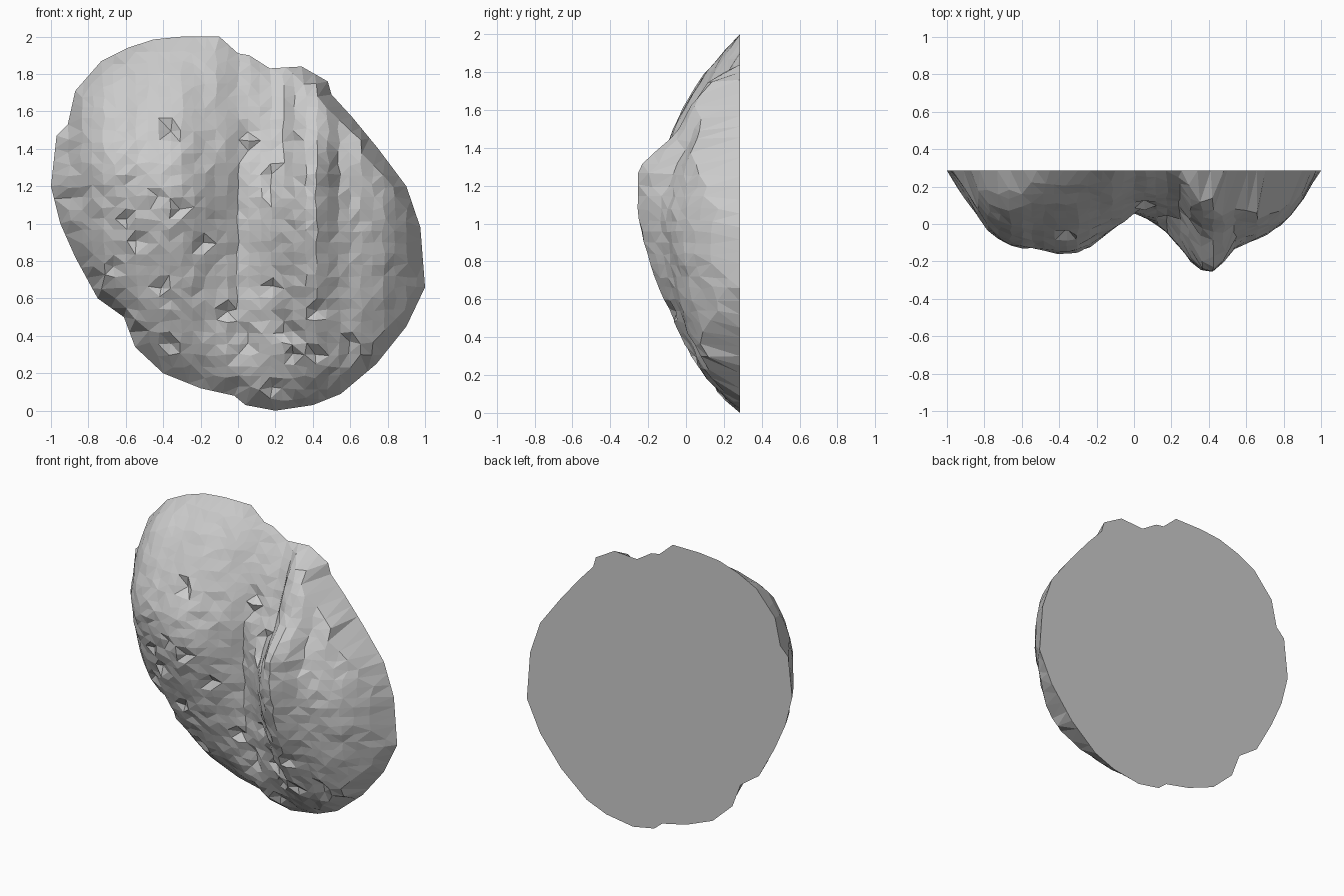
import bpy, bmesh, random
from mathutils import Vector
from mathutils.geometry import delaunay_2d_cdt

if "Cube" in bpy.data.objects:
    bpy.data.objects.remove(bpy.data.objects["Cube"])

random.seed(4)
BACK = 0.285

# Upper and lower rim (x, z), both running left to right
UPPER = [(-1, 1.2), (-.97, 1.47), (-.91, 1.53), (-.87, 1.71), (-.73, 1.87), (-.59, 1.94),
         (-.45, 1.985), (-.3, 2), (-.1, 2), (0, 1.91), (.06, 1.9), (.17, 1.83), (.34, 1.84),
         (.48, 1.76), (.5, 1.69), (.61, 1.57), (.75, 1.4), (.9, 1.2), (.975, .98), (1, .66)]
LOWER = [(-1, 1.2), (-.95, 1), (-.87, .82), (-.75, .6), (-.61, .5), (-.55, .34), (-.4, .2),
         (-.2, .12), (-.02, .08), (.04, .03), (.2, 0), (.4, .03), (.55, .09), (.74, .25),
         (.9, .45), (1, .66)]
# Thickness across the two lobes: main section, and the groove as it is near the top
ACROSS = [(-1, .02), (-.9, .16), (-.75, .36), (-.65, .40), (-.5, .43), (-.4, .455), (-.3, .44),
          (-.2, .385), (-.1, .3), (0, .225), (.1, .265), (.2, .36), (.3, .48), (.36, .525),
          (.44, .535), (.52, .43), (.6, .385), (.7, .345), (.8, .285), (.9, .16), (1, .02)]
TOP_GROOVE = [(-.3, .44), (-.2, .38), (0, .28), (.15, .28), (.25, .28), (.31, .44), (.44, .535)]
# Fall-off from bottom to top of the left and right lobes
RISE_LEFT = [(0, .04), (.1, .38), (.2, .57), (.33, .77), (.43, .9), (.53, 1), (.61, .97),
             (.67, .88), (.72, .79), (.78, .68), (.89, .41), (1, .03)]
RISE_RIGHT = [(0, .04), (.1, .38), (.2, .57), (.33, .77), (.43, .9), (.55, 1), (.66, 1),
              (.73, .85), (.83, .64), (.9, .5), (.97, .32), (1, .06)]


def lerp(table, x):
    for (a, p), (b, q) in zip(table, table[1:]):
        if x <= b:
            return p + (q - p) * max(0, x - a) / (b - a)
    return table[-1][1]


def clamp(v):
    return min(1, max(0, v))


def thickness(x, z):
    lo, hi = lerp(LOWER, x), lerp(UPPER, x)
    t = clamp((z - lo) / max(hi - lo, .01))
    across = lerp(ACROSS, x)
    if -.3 < x < .44:
        across += (lerp(TOP_GROOVE, x) - across) * clamp((z - 1.15) / .25)
    side = clamp((x - .22) / .1)
    rise = lerp(RISE_LEFT, t) * (1 - side) + lerp(RISE_RIGHT, t) * side
    # flanks and low groove floor keep a fuller plateau than the lobe crests
    flank = clamp((abs(x) - .45) / .2) * (.5 if x > 0 else .3)
    floor = clamp(1.6 - abs(x - .03) / .12) * clamp((1.4 - z) / .3) * .5
    d = across * rise ** (1 - max(flank, floor))
    # peak on the right lobe
    r2 = ((x - .42) / .12) ** 2 + ((z - 1.31) / .12) ** 2
    return d + .07 * max(0, 1 - r2)


# Rim loop, subdivided
loop = LOWER[:-1] + UPPER[:0:-1]
rim = []
for a, b in zip(loop, loop[1:] + loop[:1]):
    a, b = Vector(a), Vector(b)
    n = max(1, round((b - a).length / .07))
    rim += [a.lerp(b, i / n) for i in range(n)]
n = len(rim)

# Grid of surface points inside the rim
pts = list(rim)
STEP = .06
for i in range(-16, 17):
    for j in range(1, 34):
        x = i * STEP + random.uniform(-.01, .01)
        z = j * STEP + random.uniform(-.01, .01)
        p = Vector((x, z))
        if lerp(LOWER, x) < z < lerp(UPPER, x) and min((p - r).length for r in rim) > .04:
            pts.append(p)
verts, _, faces, orig, _, _ = delaunay_2d_cdt(
    pts, [(i, (i + 1) % n) for i in range(n)], [], 1, 1e-5)

# Lobed front skin, roughened with small chips
bm = bmesh.new()
front = []
for v, src in zip(verts, orig):
    on_rim = any(s < n for s in src)
    rough = .004 if v.y > 1.5 else .008
    d = 0 if on_rim else thickness(v.x, v.y) + random.uniform(-rough, rough)
    if not on_rim and v.y < 1.5 and v.x < .6 and random.random() < .06:
        d = max(.01, d - .035)
    front.append(bm.verts.new((v.x, BACK - d, v.y)))
for f in faces:
    bm.faces.new([front[i] for i in f])

# Flat back closing the rim
edges = [e for e in bm.edges if e.is_boundary]
bmesh.ops.triangle_fill(bm, edges=edges, use_beauty=True)
bmesh.ops.recalc_face_normals(bm, faces=bm.faces)

mesh = bpy.data.meshes.new("two_lobed_shell")
bm.to_mesh(mesh)
bm.free()
obj = bpy.data.objects.new("two_lobed_shell", mesh)
bpy.context.collection.objects.link(obj)
